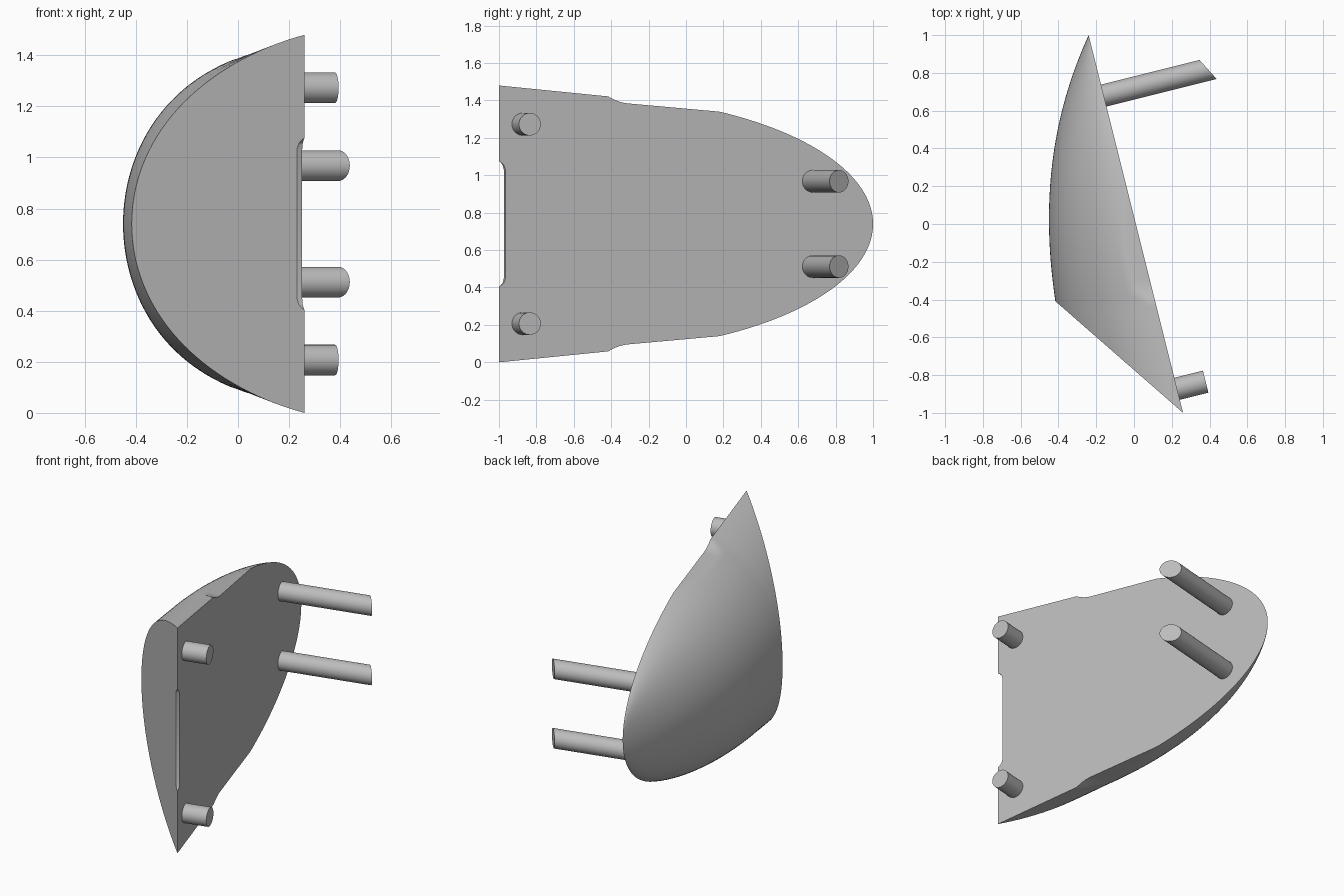
import bpy, bmesh, math
from mathutils import Vector, Matrix

default = bpy.data.objects.get("Cube")
if default:
    bpy.data.objects.remove(default, do_unlink=True)

MID_Z = 0.74                                   # height of the mirror plane
OUT = Vector((1, 0.25, 0)).normalized()        # direction out of the flat back
FRONT_EDGE = Vector((0.26, -1, MID_Z))

grey = bpy.data.materials.new("plain_grey")
grey.use_nodes = True
grey.diffuse_color = (0.5, 0.5, 0.5, 1)
grey.node_tree.nodes["Principled BSDF"].inputs["Base Color"].default_value = (0.5, 0.5, 0.5, 1)


def make_object(name, bm):
    bmesh.ops.recalc_face_normals(bm, faces=bm.faces)
    mesh = bpy.data.meshes.new(name)
    bm.to_mesh(mesh)
    bm.free()
    mesh.materials.append(grey)
    obj = bpy.data.objects.new(name, mesh)
    bpy.context.collection.objects.link(obj)
    return obj


def select_only(obj):
    bpy.ops.object.select_all(action='DESELECT')
    obj.select_set(True)
    bpy.context.view_layer.objects.active = obj


def slice_off(bm, point, normal):
    """Remove everything beyond a plane and close the cut."""
    bmesh.ops.bisect_plane(bm, geom=bm.verts[:] + bm.edges[:] + bm.faces[:],
                           plane_co=point, plane_no=normal, clear_outer=True)
    bmesh.ops.holes_fill(bm, edges=[e for e in bm.edges if e.is_boundary], sides=0)


def half_height(y):
    if y < -0.43:
        return 0.683 - 0.1 * (y + 0.43)
    return 0.687 * math.sqrt(max(0, 1 - ((y + 0.6) / 1.6) ** 2))


def depth(y):
    return (1 - y) * (0.46 + 0.22 * y + 0.03 * y * y)


def trim_height(y):
    """Flat trimmed edge along the top and bottom, with a curved run-out."""
    if y < -0.43 or y > 0.18:
        return 9
    flat = 0.60 + 0.09 * (0.18 - y)
    return flat + 0.036 * max(0, (-0.31 - y) / 0.12) ** 2


# Shell: domed sections lofted along the flat back, cut by the front face
bm = bmesh.new()
rows, cols = 160, 64
start = math.asin(0.2)
rings = []
for i in range(rows + 1):
    y = 1 - 2.05 * (i / rows) ** 2
    d, top = depth(y), trim_height(y)
    centre, a = 0.01 - 0.25 * y + 0.25 * d, 1.25 * d
    b = half_height(y) / math.cos(start)
    ring = []
    for j in range(cols + 1):
        t = start + (math.pi - 2 * start) * j / cols
        z = max(-top, min(top, b * math.cos(t)))
        ring.append(bm.verts.new((centre - a * math.sin(t), y, MID_Z + z)))
    rings.append(ring)
for r, s in zip(rings, rings[1:]):
    for j in range(cols + 1):
        k = (j + 1) % (cols + 1)
        bm.faces.new((r[j], r[k], s[k], s[j]))
bmesh.ops.remove_doubles(bm, verts=bm.verts, dist=0.00001)
slice_off(bm, FRONT_EDGE, Vector((-0.59, -0.675, 0)))
shell = make_object("shell", bm)

# Shallow notch with rounded ends in the sharp front edge
bm = bmesh.new()
along = Vector((0.92, 0.39, 0)).normalized()
outward = Vector((along.y, -along.x, 0))
origin = Vector((0.251, -0.965, MID_Z))
profile = [(0.1, 0.34), (0.034, 0.335), (0.022, 0.328), (0.009, 0.315), (0, 0.29)]
profile += [(o, -z) for o, z in reversed(profile)]
near = [bm.verts.new(origin + outward * o + along * 0.1 + Vector((0, 0, z))) for o, z in profile]
cap = bm.faces.new(near)
grown = bmesh.ops.extrude_face_region(bm, geom=[cap])
bmesh.ops.translate(bm, vec=along * -0.2,
                    verts=[v for v in grown["geom"] if isinstance(v, bmesh.types.BMVert)])
cutter = make_object("notch_cutter", bm)
cutter.hide_render = True
cut = shell.modifiers.new("notch", 'BOOLEAN')
cut.operation, cut.object, cut.solver = 'DIFFERENCE', cutter, 'EXACT'
select_only(shell)
bpy.ops.object.modifier_apply(modifier="notch")
bpy.data.objects.remove(cutter, do_unlink=True)
select_only(shell)
bpy.ops.object.shade_smooth_by_angle(angle=math.radians(25))


# Pegs: stand square on the flat back; the far pair have slanted ends
def peg(name, x, y, z, end, end_normal):
    bm = bmesh.new()
    base = Vector((x, y, z)) - OUT * 0.03
    length = 0.8
    place = Matrix.Translation(base + OUT * length / 2) @ OUT.to_track_quat('Z', 'Y').to_matrix().to_4x4()
    bmesh.ops.create_cone(bm, cap_ends=True, segments=48, radius1=0.06, radius2=0.06,
                          depth=length, matrix=place)
    slice_off(bm, Vector((end[0], end[1], z)), end_normal)
    obj = make_object(name, bm)
    select_only(obj)
    bpy.ops.object.shade_smooth_by_angle(angle=math.radians(30))


for side, sign in (("upper", 1), ("lower", -1)):
    peg(side + "_rear_peg", -0.16, 0.68, MID_Z + sign * 0.228,
        (0.395, 0.815), Vector((0.1, 0.09, 0)).normalized())
    peg(side + "_front_peg", 0.23, -0.872, MID_Z + sign * 0.533, (0.38, -0.837), OUT)
